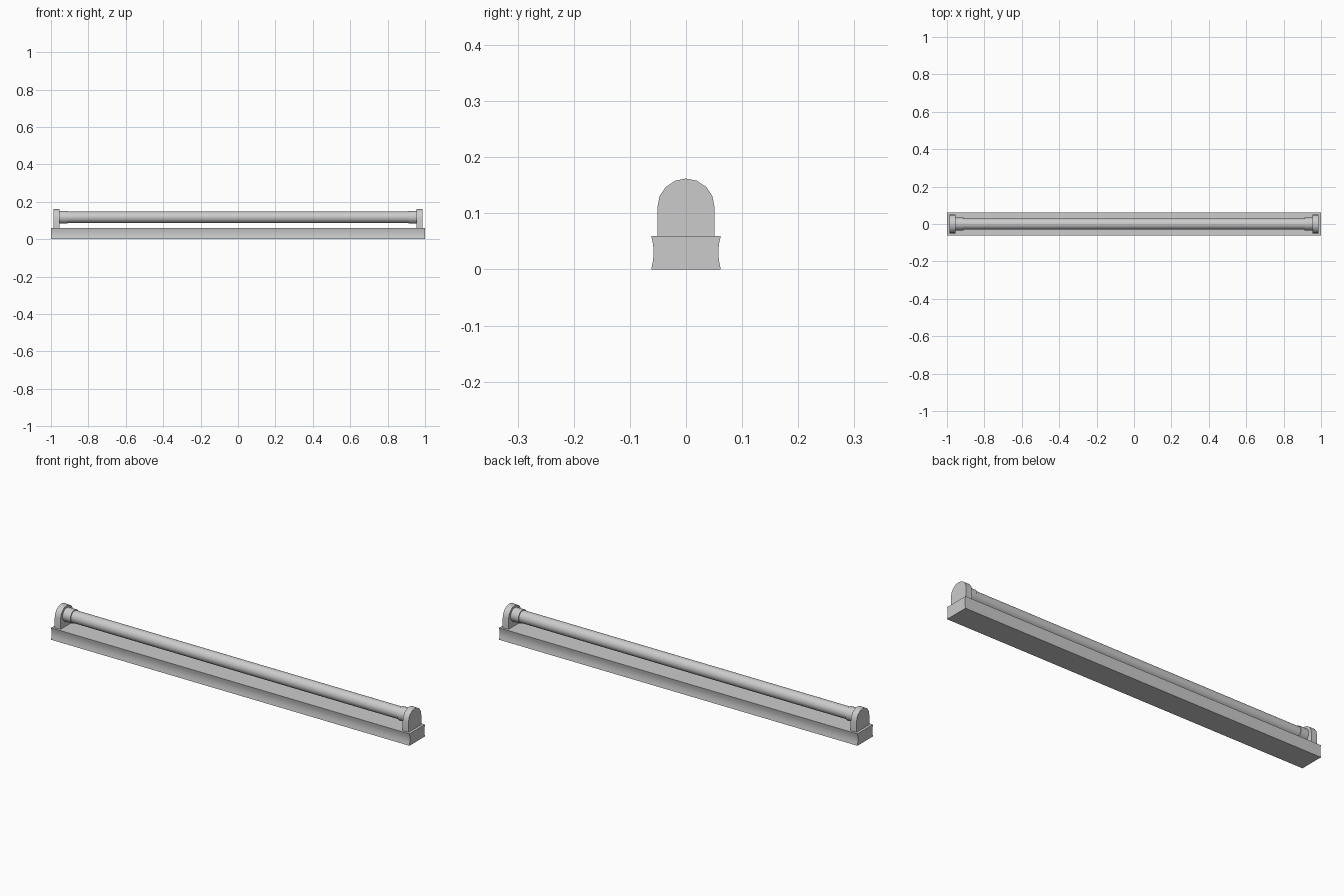
import bpy
import bmesh
from math import cos, sin, pi, radians

if "Cube" in bpy.data.objects:
    bpy.data.objects.remove(bpy.data.objects["Cube"], do_unlink=True)

grey = bpy.data.materials.new("light grey")
grey.use_nodes = True
colour = (0.6, 0.6, 0.6, 1)
grey.diffuse_color = colour
grey.node_tree.nodes["Principled BSDF"].inputs["Base Color"].default_value = colour


def extrude_along_x(name, profile, x0, x1):
    """Solid with a (y, z) outline running from x0 to x1."""
    bm = bmesh.new()
    face = bm.faces.new([bm.verts.new((x0, y, z)) for y, z in profile])
    new = bmesh.ops.extrude_face_region(bm, geom=[face])["geom"]
    verts = [v for v in new if isinstance(v, bmesh.types.BMVert)]
    bmesh.ops.translate(bm, verts=verts, vec=(x1 - x0, 0, 0))
    bmesh.ops.recalc_face_normals(bm, faces=bm.faces)
    mesh = bpy.data.meshes.new(name)
    bm.to_mesh(mesh)
    bm.free()
    obj = bpy.data.objects.new(name, mesh)
    bpy.context.collection.objects.link(obj)
    mesh.materials.append(grey)
    bpy.ops.object.select_all(action="DESELECT")
    obj.select_set(True)
    bpy.context.view_layer.objects.active = obj
    bpy.ops.object.shade_smooth_by_angle(angle=radians(35))
    return obj


def arc(radius, z, start, end, steps):
    angles = [start + (end - start) * i / steps for i in range(steps + 1)]
    return [(radius * cos(a), z + radius * sin(a)) for a in angles]


BASE_TOP = 0.06
TUBE_Z = 0.117

# Mounting rail with shallow concave long sides
side = []
for i in range(5):
    t = i / 4
    side.append((0.062 - 0.0045 * sin(pi * t), BASE_TOP * t))
rail = side + [(-y, z) for y, z in reversed(side)]
extrude_along_x("mounting_rail", rail, -1, 1)

# Round-topped lamp holders and tube end caps
holder = [(0.051, BASE_TOP)] + arc(0.051, 0.111, 0, pi, 8) + [(-0.051, BASE_TOP)]
cap = arc(0.034, TUBE_Z, 0, 2 * pi, 24)[:-1]
for label, s in (("left", 1), ("right", -1)):
    extrude_along_x(label + "_holder", holder, s * 0.955, s * 0.987)
    extrude_along_x(label + "_tube_cap", cap, s * 0.912, s * 0.957)

# Lamp tube
tube = arc(0.03, TUBE_Z, 0, 2 * pi, 24)[:-1]
extrude_along_x("lamp_tube", tube, -0.93, 0.93)
